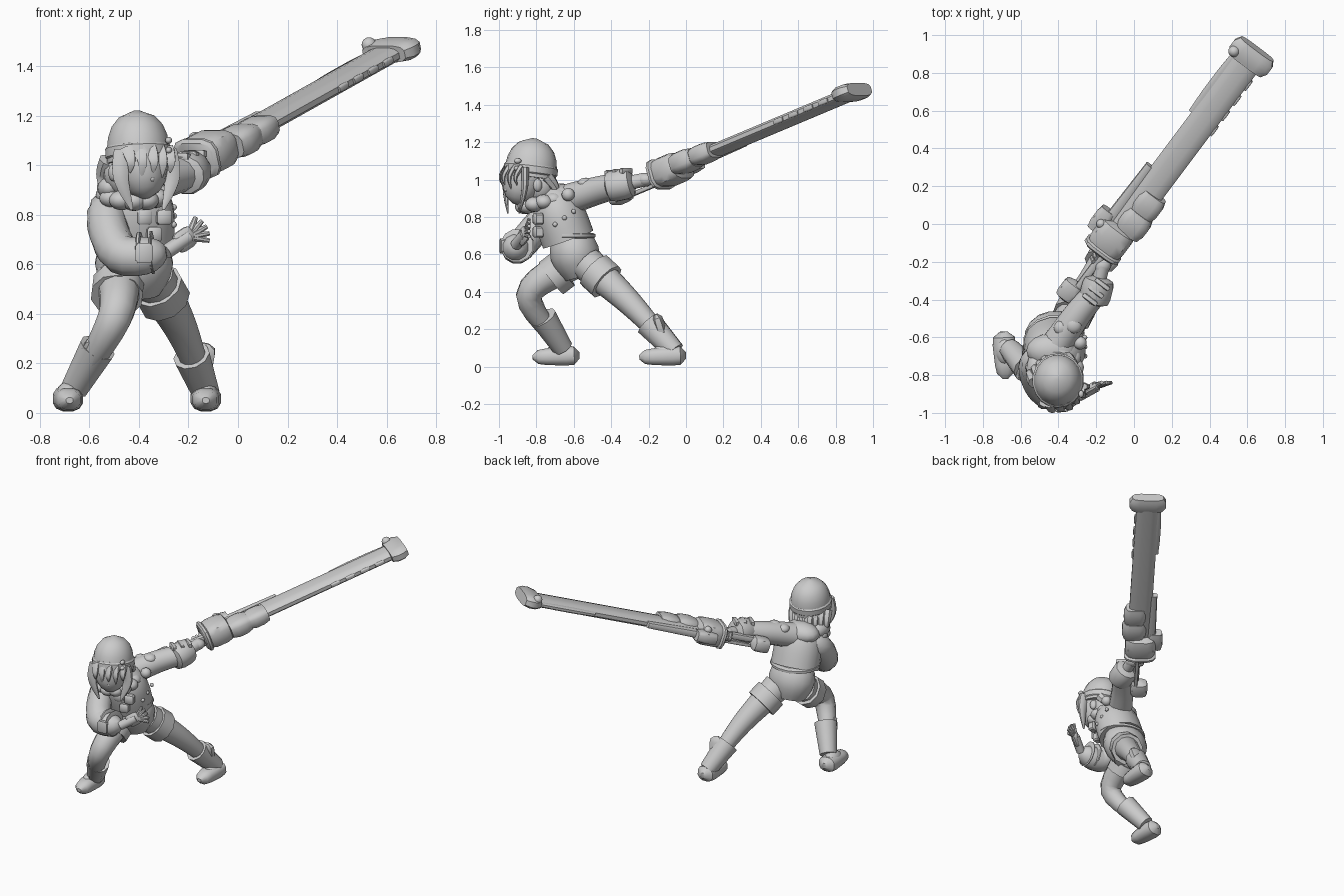
import bpy, bmesh, math
from mathutils import Vector, Matrix
from mathutils.geometry import interpolate_bezier

cube = bpy.data.objects.get("Cube")
if cube:
    bpy.data.objects.remove(cube, do_unlink=True)

tone = (.6, .6, .6, 1)
grey = bpy.data.materials.new("plain grey")
grey.use_nodes = True
grey.diffuse_color = tone
grey.node_tree.nodes["Principled BSDF"].inputs["Base Color"].default_value = tone
across = Vector((0, 1, 0))
upward = Vector((0, 0, 1))


# Profiles: thickness along a part, from its start to its end
def even(t):
    return 1


def pill(t):
    return max(.3, math.sqrt(max(0, 1 - abs(2 * t - 1) ** 6)))


def block(t):
    return max(.85, pill(t))


def dome(t):
    return max(.1, math.sqrt(max(0, 1 - t ** 3)))


def egg(t):
    return max(.15, math.sin(math.pi / 2 * math.sqrt(t)))


def leaf(t):
    return 1 - .85 * t * t


def bulge(t):
    return .65 + .35 * math.sin(math.pi * t)


def shoulders(t):
    return 1 - .6 * t ** 4


def shoe(t):
    return pill(t) * (1 - .3 * t)


def taper(end):
    return lambda t: 1 + (end - 1) * t


def finish(name, bm):
    bmesh.ops.recalc_face_normals(bm, faces=bm.faces)
    mesh = bpy.data.meshes.new(name)
    bm.to_mesh(mesh)
    bm.free()
    mesh.materials.append(grey)
    part = bpy.data.objects.new(name, mesh)
    bpy.context.collection.objects.link(part)
    bpy.ops.object.select_all(action='DESELECT')
    part.select_set(True)
    bpy.context.view_layer.objects.active = part
    bpy.ops.object.shade_smooth_by_angle(angle=math.radians(40))


def smooth_path(points):
    path = []
    for i, (start, end) in enumerate(zip(points, points[1:])):
        before = points[max(i - 1, 0)]
        after = points[min(i + 2, len(points) - 1)]
        path += interpolate_bezier(start, start + (end - before) / 6,
                                   end - (after - start) / 6, end, 7)[:-1]
    return path + [points[-1]]


def tube(name, points, width, depth=None, profile=even, up=upward, sides=12, power=1):
    """Loft along a smooth path; a power below one makes the section boxy."""
    bm = bmesh.new()
    path = smooth_path([Vector(p) for p in points])
    walked = [0]
    for start, end in zip(path, path[1:]):
        walked.append(walked[-1] + (end - start).length)
    loops = []
    for i, centre in enumerate(path):
        ahead = (path[min(i + 1, len(path) - 1)] - path[max(i - 1, 0)]).normalized()
        side = ahead.cross(up).normalized()
        top = side.cross(ahead)
        size = profile(walked[i] / walked[-1])
        loop = []
        for k in range(sides):
            angle = math.tau * (k + .5) / sides
            c, s = (math.copysign(abs(v) ** power, v) for v in (math.cos(angle), math.sin(angle)))
            loop.append(bm.verts.new(centre + size * (side * c * width + top * s * (depth or width))))
        loops.append(loop)
    for low, high in zip(loops, loops[1:]):
        for k in range(sides):
            bm.faces.new((low[k - 1], low[k], high[k], high[k - 1]))
    bm.faces.new(loops[0])
    bm.faces.new(loops[-1])
    finish(name, bm)


def ball(name, centre, wide, deep=None, high=None, yaw=0):
    bm = bmesh.new()
    bmesh.ops.create_uvsphere(bm, u_segments=16, v_segments=10, radius=1)
    bm.transform(Matrix.Translation(centre) @ Matrix.Rotation(yaw, 4, 'Z')
                 @ Matrix.Diagonal((wide, deep or wide, high or wide, 1)))
    finish(name, bm)


def pad(name, centre, wide, deep, high, yaw=0):
    bm = bmesh.new()
    bmesh.ops.create_cube(bm, size=2)
    bmesh.ops.bevel(bm, geom=bm.edges[:], offset=.3, segments=1, affect='EDGES')
    bm.transform(Matrix.Translation(centre) @ Matrix.Rotation(yaw, 4, 'Z')
                 @ Matrix.Diagonal((wide, deep, high, 1)))
    finish(name, bm)


# Torso
crotch = Vector((-.42, -.56, .48))
waist = Vector((-.42, -.63, .68))
neck = Vector((-.41, -.73, .96))
tube("shorts", [crotch, waist + upward * .05], .16, .135, bulge, across, 16)
tube("jacket", [waist, waist.lerp(neck, .5), neck], .165, .145, shoulders, across, 16)
tube("jacket_hem", [waist, waist + upward * .04], .168, .148, pill, across, 16)
chest = Vector((-.34, -.79, .79))
for offset in (-.04, .04):
    pad("chest_pouch", chest + Vector((offset, 0, 0)), .03, .025, .03, .25)
pad("belt_pouch", chest - upward * .07, .03, .025, .03, .25)
for i in range(3):
    ball("jacket_button", Vector((-.26, -.7, .76)) + Vector((0, .05, .035)) * i, .013)

# Hood and scarf wrapped round the neck
for i in range(12):
    angle = math.tau * i / 12
    ring = Vector((math.cos(angle), math.sin(angle), math.sin(angle) / 4))
    ball("collar_fold", Vector((-.42, -.76, .88)) + ring * .1, .055, .05, .04, angle)
ball("hood", (-.44, -.67, .91), .13, .09, .07)
ball("hood_side", (-.52, -.77, .91), .05, .09, .05)

# Head, turned towards its left
turn = .45
head = Matrix.Translation((-.4, -.85, 1)) @ Matrix.Rotation(turn, 4, 'Z')


def on_head(x, y, z):
    return head @ Vector((x, y, z))


tube("neck", [neck - upward * .1, head.translation], .05, up=across)
tube("face", [on_head(0, -.07, -.13), on_head(0, 0, .06)], .115, .12, egg, across, 16)
ball("nose", on_head(0, -.12, -.055), .012, yaw=turn)
ball("back_hair", on_head(0, .06, -.03), .125, .095, .11, turn)
for side in (-1, 1):
    ball("eye", on_head(.045 * side, -.1, -.025), .022, .01, .02, turn + side * .35)
    ball("ear", on_head(.11 * side, .01, -.03), .02, .025, .035, turn)
    tube("side_lock", [on_head(side * .1, -.06, .06), on_head(side * .115, -.07, -.05),
                       on_head(side * .07, -.08, -.18)], .04, .022, leaf, across, 8)
for i in range(-3, 4):
    x, inset = i * .035, abs(i) * .012
    tube("back_lock", [on_head(x, .1 - inset, .02), on_head(x, .15 - inset, -.05),
                       on_head(x, .13 - inset, -.12)], .04, .035, leaf, across, 8)
for i in range(-2, 3):
    x, inset = i * .045, abs(i) * .014
    tube("fringe_lock", [on_head(x, -.105 + inset, .07), on_head(x, -.14 + inset, .015),
                         on_head(x, -.13 + inset, -.03 - .02 * (i % 2))],
         .028, .016, leaf, across, 6)

# Knitted hat with folded rim and a clip
brim = Vector((-.4, -.835, 1.01))
crown = Vector((-.41, -.81, 1.22))
tube("hat", [brim, crown], .13, .14, dome, across, 18)
tube("hat_rim", [brim, brim.lerp(crown, .4)], .136, .145, block, across, 18)
for i in (-1, 1):
    ball("hat_clip", (-.28, -.9, 1.08 + .02 * i), .014, .02)

# Legs: hip, knee, ankle, heel, toe and tip of the boot flap
legs = {
    "right": ((-.48, -.62, .55), (-.5, -.84, .38), (-.66, -.66, .1),
              (-.69, -.57, .06), (-.68, -.82, .05), (-.57, -.83, .29)),
    "left": ((-.35, -.53, .55), (-.23, -.3, .34), (-.13, -.06, .08),
             (-.13, 0, .06), (-.13, -.25, .05), (-.13, -.16, .28)),
}
for side, joints in legs.items():
    hip, knee, ankle, heel, toe, tip = map(Vector, joints)
    boot_top = knee.lerp(ankle, .42)
    tube(side + "_leg", [hip, knee, ankle], .095, profile=taper(.4), up=across)
    tube(side + "_cuff", [hip.lerp(knee, .18), hip.lerp(knee, .46)], .108,
         up=across, sides=10)
    tube(side + "_boot_shaft", [boot_top, ankle], .076, profile=taper(.75), up=across, sides=10)
    tube(side + "_boot_flap", [boot_top.lerp(ankle, .6), tip], .05, .03, pill, across, 6)
    tube(side + "_foot", [heel, toe], .069, .058, shoe, power=.8)
    ball(side + "_instep", heel.lerp(toe, .4) + upward * .015, .05, .08, .055)

# Right arm: padded sleeve and open hand
elbow = Vector((-.47, -.89, .64))
cuff = Vector((-.29, -.91, .65))
tube("right_sleeve", [(-.45, -.67, .87), (-.53, -.75, .8), elbow, cuff], .083, profile=pill)
for place in (.35, .65):
    strap = elbow.lerp(cuff, place)
    tube("right_sleeve_strap", [strap, strap.lerp(cuff, .2)], .09, profile=pill)
pad("right_sleeve_pad", elbow.lerp(cuff, .5) - across * .08, .035, .016, .04, .1)
palm = Vector((-.2, -.86, .71))
tube("right_wrist", [cuff, palm], .03)
tube("right_palm", [palm.lerp(cuff, .6), palm.lerp(cuff, -.25)], .02, .045, pill)
for i in range(5):
    fan = math.radians(70 - 20 * i)
    reach = Vector((math.cos(fan), .25, math.sin(fan)))
    tube("right_finger", [palm + reach * .02, palm + reach * .085], .016,
         profile=taper(.6), sides=8)

# Left arm stretched back along the weapon
glove = Vector((-.2, -.36, .97))
grip = Vector((-.165, -.22, 1))
tube("left_sleeve", [(-.41, -.64, .89), (-.3, -.48, .94), glove], .085, profile=taper(.8))
tube("left_glove", [glove.lerp(grip, -.5), glove.lerp(grip, .6)], .086, profile=pill)
for i in range(3):
    pad("left_glove_pad", glove + Vector((.033, .04, .006)) * (i - 1) + upward * .07,
        .045, .014, .016, -.65)
tube("left_wrist", [glove, grip], .038)
ball("left_hand", grip, .042, .05, .036, -.6)
ball("shoulder_pad", (-.32, -.535, .98), .045, .045, .03)
ball("shoulder_pad_small", (-.385, -.55, .965), .04, .04, .03)
ball("shoulder_badge", (-.285, -.63, .92), .035)

# Long weapon, laid out by distance along, across and above its own axis
forward = Vector((.6, .8, .336))
sideways = Vector((.8, -.6, 0))
above = sideways.cross(forward).normalized()


def on_gun(along, aside=-.035, rise=0):
    return upward * 1.097 + forward * along + sideways * aside + above * rise


def gun_part(name, start, end, width, height, aside=-.035, rise=0, profile=block, power=.6):
    tube(name, [on_gun(start, aside, rise), on_gun(end, aside, rise)],
         width, height, profile, power=power)


gun_part("stock_rod", -.48, -.18, .022, .022)
gun_part("stock_lower_rod", -.47, -.18, .012, .012, rise=-.045)
gun_part("butt_plate", -.55, -.43, .058, .048, -.06, -.015, pill)
gun_part("receiver", -.22, -.04, .105, .08, -.05, profile=pill)
gun_part("receiver_band", -.225, -.19, .11, .085, -.05)
gun_part("handguard_rear", -.06, .07, .083, .06, 0)
gun_part("handguard_front", .06, .19, .077, .052, 0)
gun_part("side_rail", -.16, .3, .033, .03, -.12, profile=taper(.7))
gun_part("rail_mount", -.15, -.02, .05, .04, -.15)
ball("rail_knob", on_gun(-.09, -.14, .045), .025)
gun_part("barrel", -.06, 1.06, .079, .034, profile=even, power=.8)
gun_part("barrel_flange", .66, 1.04, .035, .018, -.1)
for i in range(4):
    gun_part("barrel_notch", .62 + .1 * i, .68 + .1 * i, .01, .014, .042)
gun_part("muzzle_block", 1.03, 1.135, .127, .043, rise=.005)
ball("muzzle_bolt", on_gun(1.06, -.125, .035), .03)
for i in range(4):
    knuckle = -.28 + .022 * i
    tube("left_finger", [on_gun(knuckle, 0, -.03), on_gun(knuckle, -.07, -.02),
                         on_gun(knuckle, -.05, .025)], .012, sides=8)
